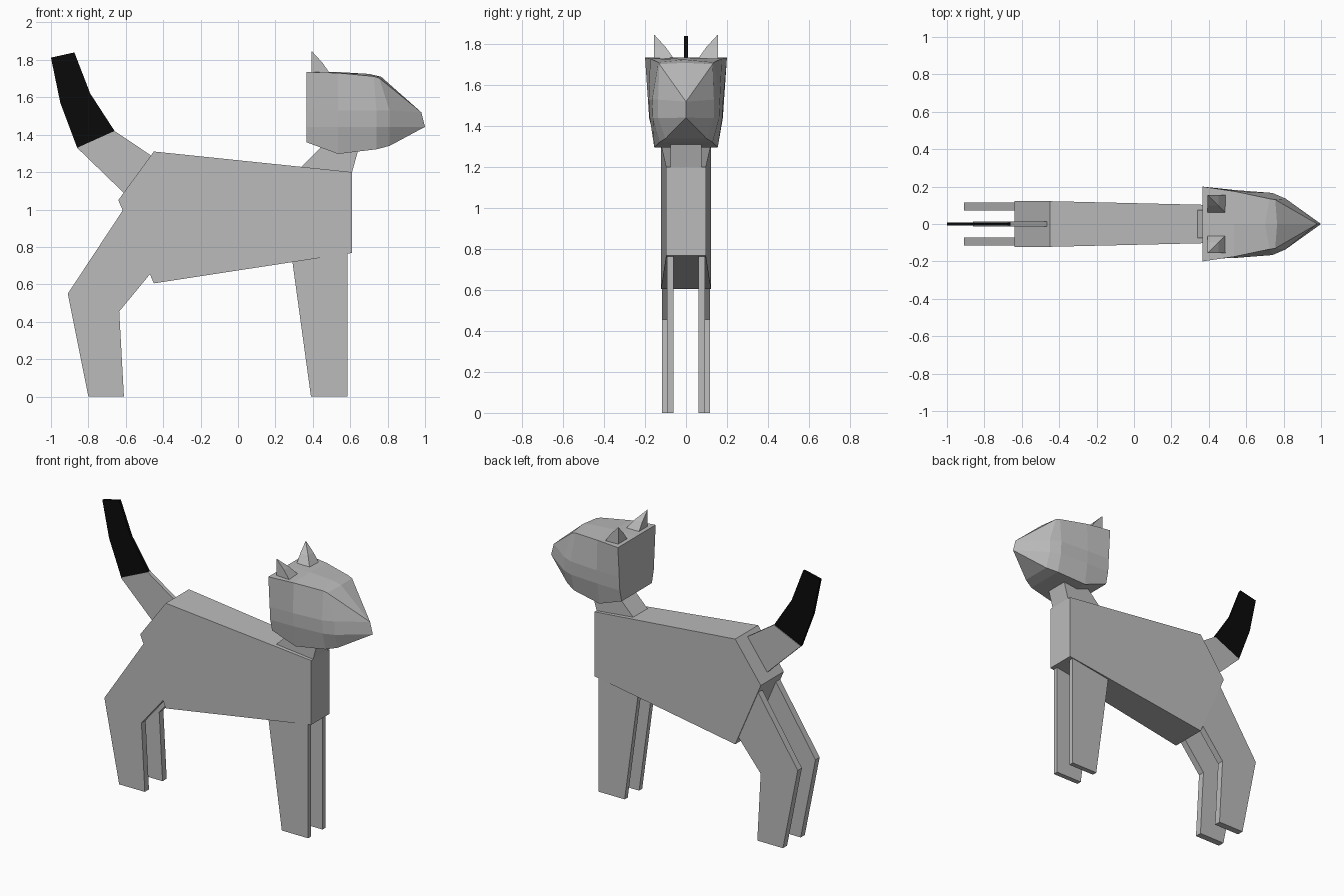
import bpy, bmesh

if "Cube" in bpy.data.objects:
    bpy.data.objects.remove(bpy.data.objects["Cube"])


def material(name, rgb):
    m = bpy.data.materials.new(name)
    m.diffuse_color = (*rgb, 1)
    m.use_nodes = True
    m.node_tree.nodes["Principled BSDF"].inputs["Base Color"].default_value = m.diffuse_color
    return m


GREY = material("grey fur", (0.5, 0.5, 0.5))
BLACK = material("black fur", (0.003, 0.003, 0.003))


def finish(name, bm, mat):
    bmesh.ops.remove_doubles(bm, verts=bm.verts, dist=1e-4)
    bmesh.ops.recalc_face_normals(bm, faces=bm.faces)
    me = bpy.data.meshes.new(name)
    bm.to_mesh(me)
    bm.free()
    me.materials.append(mat)
    ob = bpy.data.objects.new(name, me)
    bpy.context.collection.objects.link(ob)
    return ob


def slab(name, profile, width, mat=GREY):
    """Side profile (x, z) spanned between the two y values given by width(x)."""
    bm = bmesh.new()
    sides = [[bm.verts.new((x, width(x)[i], z)) for x, z in profile] for i in (0, 1)]
    for s in sides:
        bm.faces.new(s)
    n = len(profile)
    for i in range(n):
        j = (i + 1) % n
        bm.faces.new((sides[0][i], sides[0][j], sides[1][j], sides[1][i]))
    return finish(name, bm, mat)


def loft(name, rings, mat=GREY, closed=True, caps=True):
    """Skin successive rings of equal point count."""
    bm = bmesh.new()
    vs = [[bm.verts.new(p) for p in r] for r in rings]
    n = len(rings[0])
    for a, b in zip(vs, vs[1:]):
        for i in range(n):
            j = (i + 1) % n
            bm.faces.new((a[i], a[j], b[j], b[i]))
    bm.faces.new(vs[0])
    if caps:
        bm.faces.new(vs[-1])
    return finish(name, bm, mat)


# Body, tapering towards the chest
def body_width(x):
    w = 0.122 - 0.025 * max(0, (x + 0.45) / 1.06)
    return -w, w


slab("body", [(-0.64, 1.05), (-0.45, 1.31), (0.61, 1.20), (0.61, 0.768), (-0.45, 0.605)], body_width)

# Legs
for side, s in (("right", -1), ("left", 1)):
    slab("front_leg_" + side, [(0.28, 0.80), (0.39, 0), (0.585, 0), (0.585, 0.80)],
         lambda x: (s * 0.06, s * 0.093))
    slab("hind_leg_" + side, [(-0.91, 0.55), (-0.80, 0), (-0.61, 0), (-0.635, 0.455),
                              (-0.40, 0.74), (-0.58, 1.05)],
         lambda x: (s * 0.072, s * 0.116))

# Tail with a dark tip
slab("tail_base", [(-0.86, 1.33), (-0.66, 1.42), (-0.40, 1.245), (-0.55, 1.03)],
     lambda x: (-0.013, 0.013))
slab("tail_tip", [(-0.86, 1.33), (-0.95, 1.57), (-1.0, 1.812), (-0.875, 1.84), (-0.79, 1.62), (-0.66, 1.42)],
     lambda x: (-0.009, 0.009), BLACK)

# Neck
slab("neck", [(0.32, 1.21), (0.49, 1.38), (0.66, 1.38), (0.61, 1.20), (0.55, 1.12), (0.40, 1.15)],
     lambda x: (-0.076, 0.076))


# Head: half sections from crown to chin, mirrored into rings
def head_ring(half):
    mirrored = [(x, -y, z) for x, y, z in half[-2:0:-1]]
    return half + mirrored


nose_top, nose_tip = (0.98, 0, 1.52), (1.0, 0, 1.442)
sections = [
    [(0.365, 0, 1.735), (0.365, 0.2, 1.735), (0.365, 0.186, 1.53), (0.365, 0.18, 1.44),
     (0.365, 0.16, 1.36), (0.365, 0, 1.36)],
    [(0.535, 0, 1.735), (0.535, 0.175, 1.73), (0.535, 0.182, 1.53), (0.535, 0.177, 1.44),
     (0.535, 0.155, 1.297), (0.535, 0, 1.297)],
    [(0.70, 0, 1.725), (0.725, 0.135, 1.712), (0.74, 0.166, 1.53), (0.74, 0.162, 1.44),
     (0.74, 0.13, 1.322), (0.74, 0, 1.322)],
    [(0.765, 0, 1.71), (0.755, 0.13, 1.703), (0.81, 0.136, 1.53), (0.81, 0.136, 1.44),
     (0.81, 0.10, 1.34), (0.81, 0, 1.34)],
    [nose_top, nose_top, nose_top, nose_tip, nose_tip, nose_tip],
]
loft("head", [head_ring(h) for h in sections], caps=False)

# Ears: curved spikes leaning to the outer back corner
for side, s in (("right", -1), ("left", 1)):
    rings = []
    for size, z in ((0.1, 1.725), (0.058, 1.785), (0.003, 1.845)):
        x0, y1 = 0.393, 0.156
        rings.append([(x0, s * y1, z), (x0 + size, s * y1, z),
                      (x0 + size, s * (y1 - size), z), (x0, s * (y1 - size), z)])
    loft("ear_" + side, rings)
